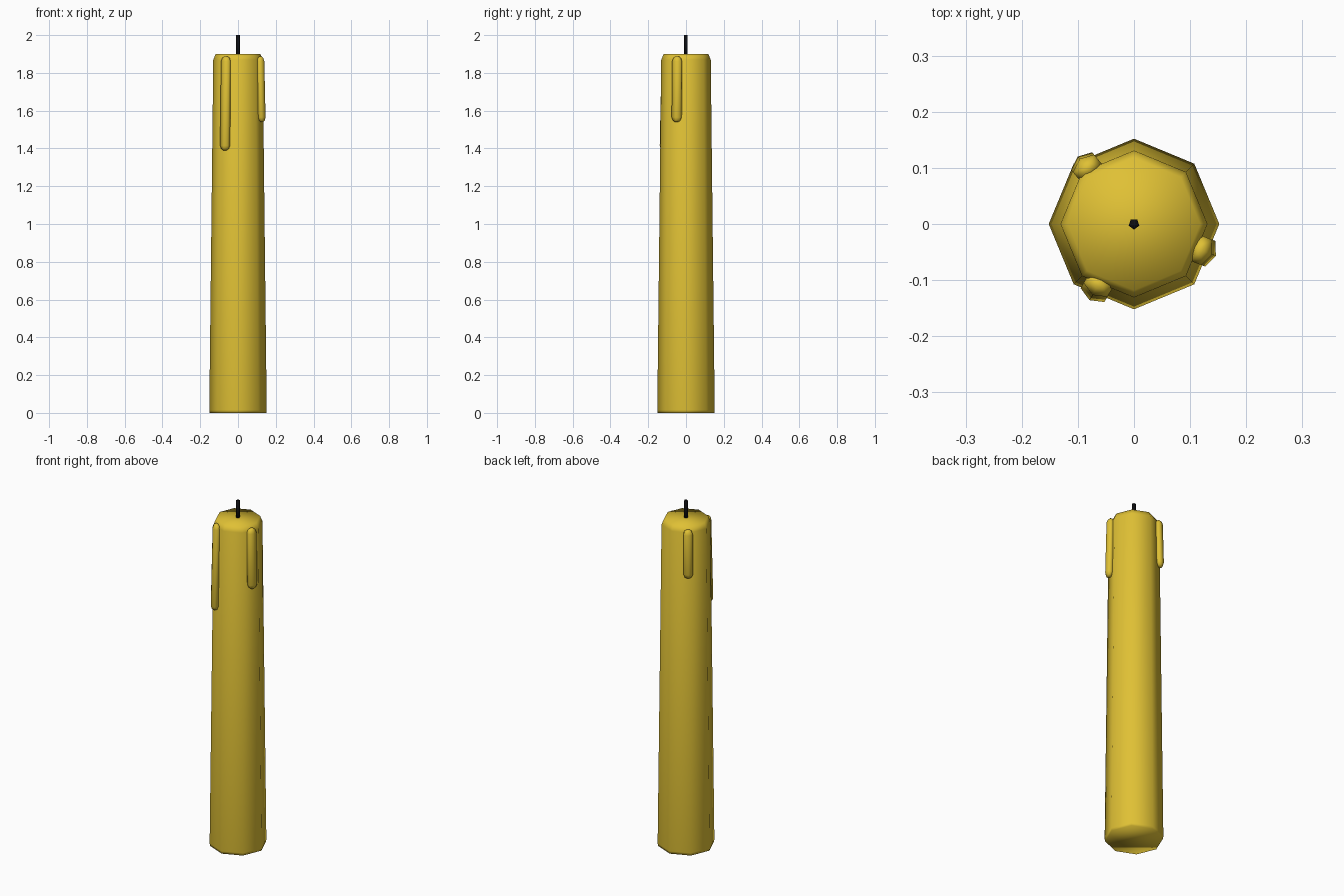
import bpy, bmesh, math
from mathutils import Vector

cube = bpy.data.objects.get("Cube")
if cube:
    bpy.data.objects.remove(cube, do_unlink=True)


def make_material(name, color):
    mat = bpy.data.materials.new(name)
    mat.use_nodes = True
    mat.diffuse_color = color
    bsdf = mat.node_tree.nodes["Principled BSDF"]
    bsdf.inputs["Base Color"].default_value = color
    bsdf.inputs["Roughness"].default_value = 0.6
    return mat


wax = make_material("yellow wax", (0.74, 0.53, 0.035, 1))
char = make_material("black wick", (0.004, 0.004, 0.005, 1))


def loft(name, rings, sides, mat, turn=0.0, wide=1.0):
    """Closed, smooth body through rings given as (centre, radius)."""
    bm = bmesh.new()
    loops = []
    for centre, radius in rings:
        loop = []
        for i in range(sides):
            a = 2 * math.pi * i / sides
            p = Vector((math.cos(a) * radius, math.sin(a) * radius * wide, 0))
            c, s = math.cos(turn), math.sin(turn)
            p = Vector((p.x * c - p.y * s, p.x * s + p.y * c, 0))
            loop.append(bm.verts.new(Vector(centre) + p))
        loops.append(loop)
    for low, high in zip(loops, loops[1:]):
        for i in range(sides):
            j = (i + 1) % sides
            bm.faces.new((low[i], low[j], high[j], high[i]))
    bm.faces.new(loops[0][::-1])
    bm.faces.new(loops[-1])
    for f in bm.faces:
        f.smooth = True
    mesh = bpy.data.meshes.new(name)
    bm.to_mesh(mesh)
    bm.free()
    mesh.materials.append(mat)
    obj = bpy.data.objects.new(name, mesh)
    bpy.context.collection.objects.link(obj)
    return obj


# Tapered eight-sided candle with a bevelled rim
loft("candle_body",
     [((0, 0, 0), 0.150), ((0, 0, 0.015), 0.152),
      ((0, 0, 1.87), 0.131), ((0, 0, 1.9), 0.118)], 8, wax)

# Wick
loft("wick", [((0, 0, 1.88), 0.01), ((0, 0, 2.0), 0.01)], 5, char,
     turn=-math.pi / 2)


# Wax drips, leaning outward with the taper
def drip(name, x, y, bottom, top=1.887, radius=0.021):
    angle = math.atan2(y, x)
    out = Vector((math.cos(angle), math.sin(angle), 0))
    lean = 0.012 * (top - bottom)
    rings = []
    for h, r in ((0, 0.35), (0.008, 0.75), (0.025, 1)):
        rings.append(((x, y, bottom + h), r, h))
    for h, r in ((0.025, 1), (0.008, 0.75), (0, 0.35)):
        rings.append(((x, y, top - h), r, top - bottom - h))
    path = []
    for centre, r, h in rings:
        shift = lean * (1 - 2 * h / (top - bottom))
        path.append((Vector(centre) + out * shift, radius * r))
    loft(name, path, 6, wax, turn=angle, wide=1.35)


drip("front_drip", -0.066, -0.113, 1.39)
drip("left_drip", 0.123, -0.048, 1.54)
drip("back_drip", -0.085, 0.102, 1.61)
